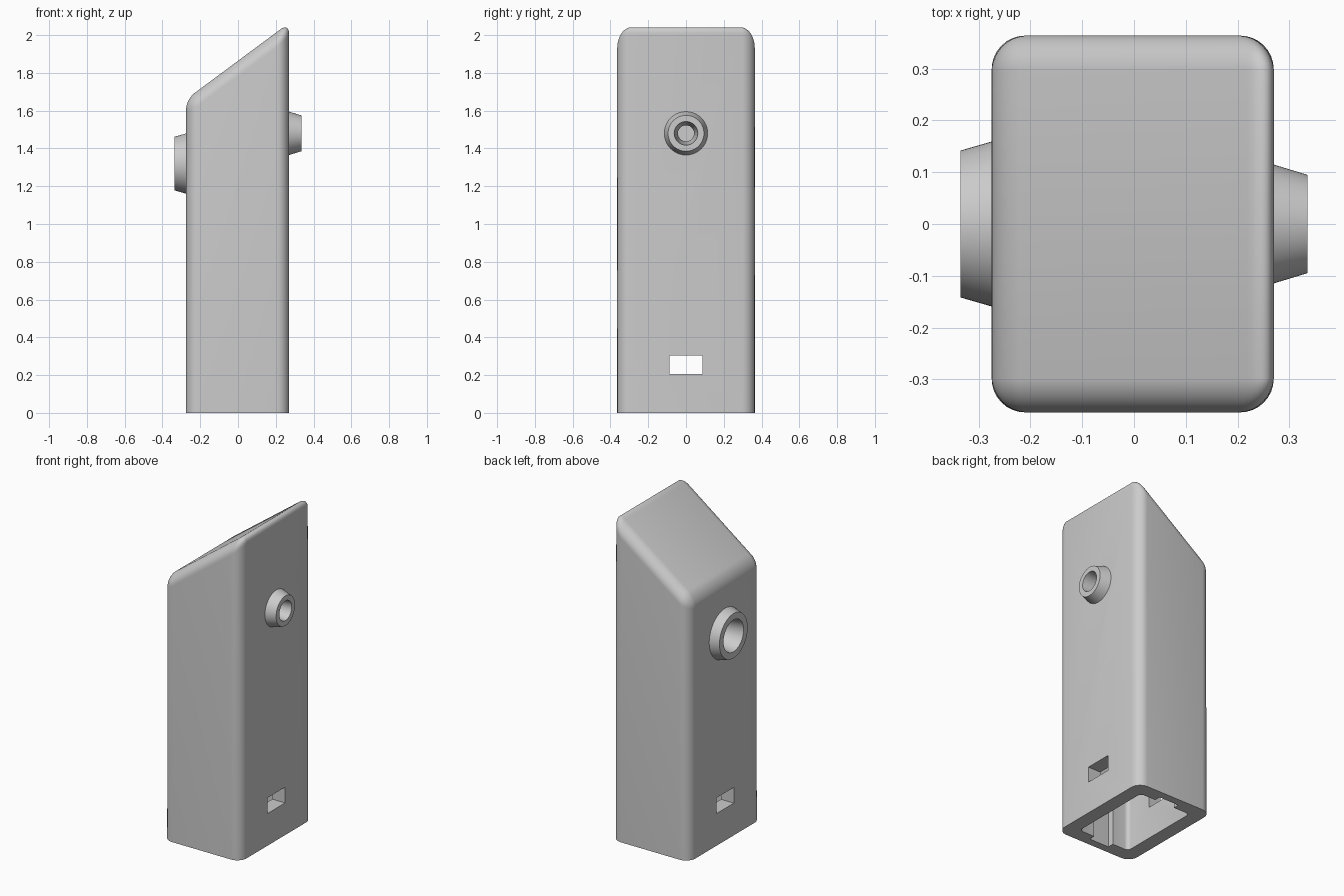
import bpy, bmesh, math
from mathutils import Matrix

cube = bpy.data.objects.get("Cube")
if cube:
    bpy.data.objects.remove(cube, do_unlink=True)

grey = bpy.data.materials.new("plain grey")
grey.use_nodes = True
colour = (0.6, 0.6, 0.6, 1)
grey.diffuse_color = colour
grey.node_tree.nodes["Principled BSDF"].inputs["Base Color"].default_value = colour


def finish(bm, name):
    bmesh.ops.recalc_face_normals(bm, faces=bm.faces)
    mesh = bpy.data.meshes.new(name)
    bm.to_mesh(mesh)
    bm.free()
    mesh.materials.append(grey)
    obj = bpy.data.objects.new(name, mesh)
    bpy.context.collection.objects.link(obj)
    return obj


def slanted_box(name, x0, x1, y, bottom, z0, z1, radius, steps, vertical_only=False):
    """Upright box with a sloping top and rounded edges."""
    bm = bmesh.new()
    outline = [(x0, bottom), (x1, bottom), (x1, z1), (x0, z0)]
    face = bm.faces.new([bm.verts.new((x, -y, z)) for x, z in outline])
    new = bmesh.ops.extrude_face_region(bm, geom=[face])["geom"]
    bmesh.ops.translate(bm, vec=(0, 2 * y, 0),
                        verts=[v for v in new if isinstance(v, bmesh.types.BMVert)])

    def rounded(edge):
        low = [v.co.z < bottom + 0.01 for v in edge.verts]
        return any(low) != all(low) if vertical_only else not all(low)

    bmesh.ops.bevel(bm, geom=[e for e in bm.edges if rounded(e)], offset=radius,
                    segments=steps, profile=0.5, affect='EDGES', clamp_overlap=True)
    return finish(bm, name)


def box(name, size, centre):
    bm = bmesh.new()
    bmesh.ops.create_cube(bm, size=1)
    bmesh.ops.scale(bm, vec=size, verts=bm.verts)
    bmesh.ops.translate(bm, vec=centre, verts=bm.verts)
    return finish(bm, name)


def cone(name, xa, xb, ra, rb, z):
    """Truncated cone along x, radius ra at xa and rb at xb."""
    bm = bmesh.new()
    side = 1 if xb > xa else -1
    bmesh.ops.create_cone(bm, cap_ends=True, segments=64, radius1=ra, radius2=rb,
                          depth=abs(xb - xa))
    bmesh.ops.rotate(bm, cent=(0, 0, 0), verts=bm.verts,
                     matrix=Matrix.Rotation(side * math.pi / 2, 3, 'Y'))
    bmesh.ops.translate(bm, vec=((xa + xb) / 2, 0, z), verts=bm.verts)
    return finish(bm, name)


def combine(target, other, operation):
    mod = target.modifiers.new(operation, 'BOOLEAN')
    mod.operation, mod.solver, mod.object = operation, 'EXACT', other
    bpy.ops.object.select_all(action='DESELECT')
    bpy.context.view_layer.objects.active = target
    target.select_set(True)
    bpy.ops.object.modifier_apply(modifier=mod.name)
    bpy.data.objects.remove(other, do_unlink=True)


# Outer casing
left, right, half = -0.275, 0.27, 0.364
wall = 0.09
body = slanted_box("casing", left, right, half, 0, 1.66, 2.064, 0.065, 8)

# Conical collars on both sides
combine(body, cone("large_collar", left + 0.03, -0.335, 0.168, 0.142, 1.32), 'UNION')
combine(body, cone("small_collar", right - 0.03, 0.335, 0.124, 0.095, 1.48), 'UNION')

# Hollow inside, open at the bottom
cavity = slanted_box("cavity", left + wall, right - wall, half - wall,
                     -0.1, 1.62, 1.89, 0.025, 4, True)
combine(body, cavity, 'DIFFERENCE')

# Guide grooves in the two wide inner walls
for side in (-1, 1):
    groove = box("groove", (0.14, 0.08, 1.6), (0, side * (half - wall), 0.7))
    combine(body, groove, 'DIFFERENCE')

# Tapered holes through the collars
combine(body, cone("large_hole", -0.34, left + wall + 0.02, 0.102, 0.075, 1.32), 'DIFFERENCE')
combine(body, cone("small_hole", 0.34, right - wall - 0.02, 0.063, 0.04, 1.48), 'DIFFERENCE')

# Cable slot passing through both narrow walls
combine(body, box("slot", (1, 0.176, 0.1), (0, 0, 0.255)), 'DIFFERENCE')

bpy.ops.object.shade_smooth_by_angle(angle=math.radians(25))
